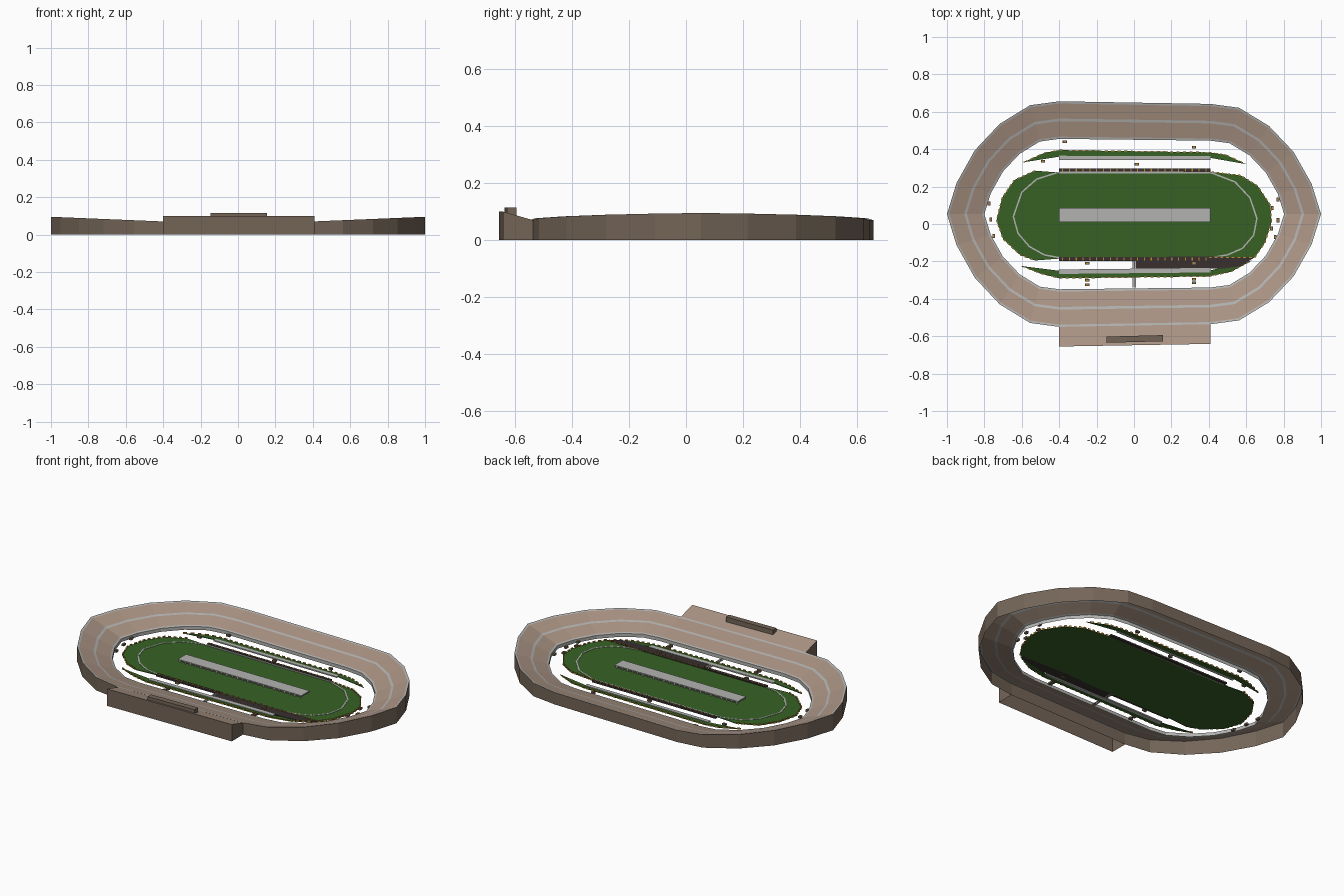
import bpy, bmesh
from mathutils import Vector

if "Cube" in bpy.data.objects:
    bpy.data.objects.remove(bpy.data.objects["Cube"])


def material(name, r, g, b):
    m = bpy.data.materials.new(name)
    m.diffuse_color = (r, g, b, 1)
    m.use_nodes = True
    m.node_tree.nodes["Principled BSDF"].inputs["Base Color"].default_value = m.diffuse_color
    return m


SEAT = material("seating tan", .41, .30, .235)
WALL = material("wall brown", .175, .13, .097)
GREY = material("concrete grey", .45, .45, .44)
GRASS = material("grass green", .038, .12, .018)
ASPHALT = material("asphalt dark", .04, .029, .028)
ORANGE = material("barrier orange", .50, .26, .03)


def finish(bm, name, mats, recalc=True):
    if recalc:
        bmesh.ops.recalc_face_normals(bm, faces=bm.faces)
    me = bpy.data.meshes.new(name)
    bm.to_mesh(me)
    bm.free()
    for m in mats:
        me.materials.append(m)
    ob = bpy.data.objects.new(name, me)
    bpy.context.collection.objects.link(ob)
    return ob


def add_prism(bm, pts, z0, z1):
    """Extruded flat polygon."""
    lo = [bm.verts.new((x, y, z0)) for x, y in pts]
    hi = [bm.verts.new((x, y, z1)) for x, y in pts]
    bm.faces.new(lo[::-1])
    bm.faces.new(hi)
    n = len(pts)
    for i in range(n):
        j = (i + 1) % n
        bm.faces.new((lo[i], lo[j], hi[j], hi[i]))


def plate(name, pts, z0, z1, mat):
    bm = bmesh.new()
    add_prism(bm, pts, z0, z1)
    return finish(bm, name, [mat])


def rect(x0, x1, y0, y1, tilt=0):
    return [(x0, y0), (x1, y0 + tilt), (x1, y1 + tilt), (x0, y1)]


def strip(name, path, width, z0, z1, mat, dash=None):
    """Wall or painted line along a path, solid or dashed."""
    bm = bmesh.new()
    for a, b in zip(path, path[1:]):
        a, b = Vector(a), Vector(b)
        d = b - a
        side = Vector((-d.y, d.x)).normalized() * width / 2
        n = max(1, round(d.length / dash)) if dash else 1
        fill = .5 if dash else 1
        for i in range(n):
            p, q = a + d * i / n, a + d * (i + fill) / n
            add_prism(bm, [p - side, q - side, q + side, p + side], z0, z1)
    return finish(bm, name, [mat])


# Oval outline: one measured quarter, mirrored round both ends
QUARTER = [(0, 1), (.26, .965), (.53, .80), (.752, .565), (.915, .275), (1, 0)]
HALF = QUARTER + [(x, -y) for x, y in QUARTER[-2::-1]]
CY = .053


def oval(k):
    left = [(-.4 - x * .6 * k, CY + y * .603 * k) for x, y in HALF]
    right = [(.408 + x * .592 * k, CY + y * .589 * k) for x, y in HALF[::-1]]
    return left + right


def rim_height(x):
    return .07 + .025 * max(0, abs(x) - .4) / .6


# Seating bowl: inner wall, sloping seats with three walkways, outer wall
bm = bmesh.new()
outer = oval(1)
bands = [0, .06, .47, .54, .94, 1]
rings = [[bm.verts.new((x, y, 0)) for x, y in oval(2 / 3)]]
for f in bands:
    rings.append([bm.verts.new((x, y, .02 + (rim_height(o[0]) - .02) * f))
                  for (x, y), o in zip(oval(2 / 3 + f / 3), outer)])
rings.append([bm.verts.new((x, y, 0)) for x, y in outer])
for (a, b), m in zip(zip(rings, rings[1:]), [1, 1, 0, 1, 0, 1, 2]):
    for i in range(len(a)):
        j = (i + 1) % len(a)
        bm.faces.new((a[i], a[j], b[j], b[i])).material_index = m
finish(bm, "seating_bowl", [SEAT, GREY, WALL])

# Main grandstand: seats carried on above the front straight
bm = bmesh.new()
V = [bm.verts.new(p) for p in [
    (-.4, -.55, .07), (.408, -.536, .07), (.408, -.641, .1), (-.4, -.655, .1),
    (-.4, -.55, 0), (.408, -.536, 0), (.408, -.641, 0), (-.4, -.655, 0)]]
for q, m in [((0, 3, 2, 1), 0), ((3, 7, 6, 2), 1), ((0, 4, 7, 3), 1), ((1, 2, 6, 5), 1)]:
    bm.faces.new([V[i] for i in q]).material_index = m
stand = finish(bm, "main_grandstand", [SEAT, WALL])
if stand.data.polygons[0].normal.z < 0:
    stand.data.flip_normals()

# Press box on the grandstand
plate("press_box", rect(-.148, .155, -.635, -.602, .008), .083, .114, WALL)

# Infield grass
infield = [(-.4, .275), (-.53, .285), (-.64, .235), (-.705, .14), (-.735, .02),
           (-.70, -.08), (-.61, -.165), (-.53, -.195), (-.4, -.185),
           (.4, -.18), (.645, -.18), (.70, -.10), (.735, .01), (.73, .10),
           (.66, .205), (.57, .26), (.4, .28)]
plate("infield_grass", infield, 0, .004, GRASS)

# Grass verges beyond the pit lanes
verge_back = [(-.59, .33), (-.48, .38), (-.4, .395), (.4, .383), (.49, .37), (.6, .32),
              (.4, .355), (-.4, .36)]
verge_front = [(-.6, -.225), (-.5, -.265), (-.4, -.29), (.4, -.28), (.52, -.255),
               (.63, -.195), (.4, -.25), (-.4, -.25)]
plate("back_verge", verge_back, 0, .004, GRASS)
plate("front_verge", verge_front, 0, .004, GRASS)

# Concrete pit strips
plate("back_pit_strip", rect(-.4, .408, .343, .365, -.002), 0, .007, GREY)
plate("front_pit_strip", rect(-.4, .408, -.267, -.243, .008), 0, .007, GREY)
plate("back_kerb", rect(-.4, .408, .270, .281), 0, .007, GREY)

# Asphalt pit walls and paddock
plate("back_pit_wall", rect(-.4, .408, .281, .298, -.002), 0, .010, ASPHALT)
plate("front_pit_wall", rect(-.4, .01, -.197, -.176), 0, .010, ASPHALT)
plate("paddock", [(0, -.237), (.49, -.237), (.57, -.225), (.645, -.178), (.4, -.174),
                  (0, -.176)], 0, .006, ASPHALT)

# Footpath lines curving round each end of the grass
strip("left_path", [(-.41, .275), (-.52, .24), (-.6, .17), (-.645, .04), (-.62, -.05),
                    (-.56, -.12), (-.48, -.165), (-.4, -.18)], .008, .002, .006, GREY)
strip("right_path", [(.41, .275), (.54, .225), (.62, .14), (.657, .03), (.64, -.06),
                     (.58, -.13), (.5, -.165), (.41, -.18)], .008, .002, .006, GREY)

# Start line across the lane
for x in (-.005, .007):
    strip("start_line", [(x, -.34), (x, -.285)], .006, 0, .004, GREY)
    strip("pit_exit_line", [(x, -.24), (x, -.18)], .006, 0, .008, GREY)

# Orange barriers, dashed
strip("left_barrier", infield[1:8], .006, 0, .010, ORANGE, .03)
strip("right_barrier", infield[10:17], .006, 0, .010, ORANGE, .03)
strip("back_pit_posts", [(-.4, .290), (.408, .288)], .012, .008, .0115, ORANGE, .0)
bpy.data.objects.remove(bpy.data.objects["back_pit_posts"])
for i in range(22):
    x = -.385 + i * .0365
    plate("back_pit_marker", rect(x, x + .006, .281, .297), .008, .012, ORANGE)
    plate("front_pit_marker", rect(x, x + .006, -.195, -.178), .004, .012, ORANGE)
strip("paddock_barrier", [(.4, -.18), (.645, -.18)], .006, 0, .010, ORANGE, .03)
strip("back_verge_barrier", verge_back[:6], .005, 0, .009, ORANGE, .035)
strip("front_verge_barrier", verge_front[:6], .005, 0, .009, ORANGE, .035)

# Central pit building: roof over a recessed body and rows of columns
plate("pit_roof", rect(-.4, .408, .01, .086), .016, .022, GREY)
plate("pit_body", rect(-.385, .393, .024, .072), .002, .016, WALL)
for y in (.014, .078):
    for i in range(24):
        x = -.395 + i * .0342
        plate("pit_column", rect(x, x + .008, y, y + .005), .002, .016, GREY)

# Small marshal huts around the track
HUTS = [(-.37, .44), (.32, .41), (-.487, .335), (.015, .32), (-.775, .11), (-.765, .025),
        (-.75, -.065), (.77, .13), (.74, .085), (.77, .02), (.735, -.025), (.755, -.07),
        (-.25, -.21), (-.25, -.30), (-.25, -.325), (.32, -.21), (.32, -.295), (.32, -.315)]
for x, y in HUTS:
    w, d = (.007, .011) if abs(x) > .7 else (.011, .007)
    plate("marshal_hut", rect(x - w, x + w, y - d, y + d), 0, .011, WALL)
    plate("hut_roof", rect(x - w / 2, x + w / 2, y - d / 2, y + d / 2), .011, .013, ORANGE)
